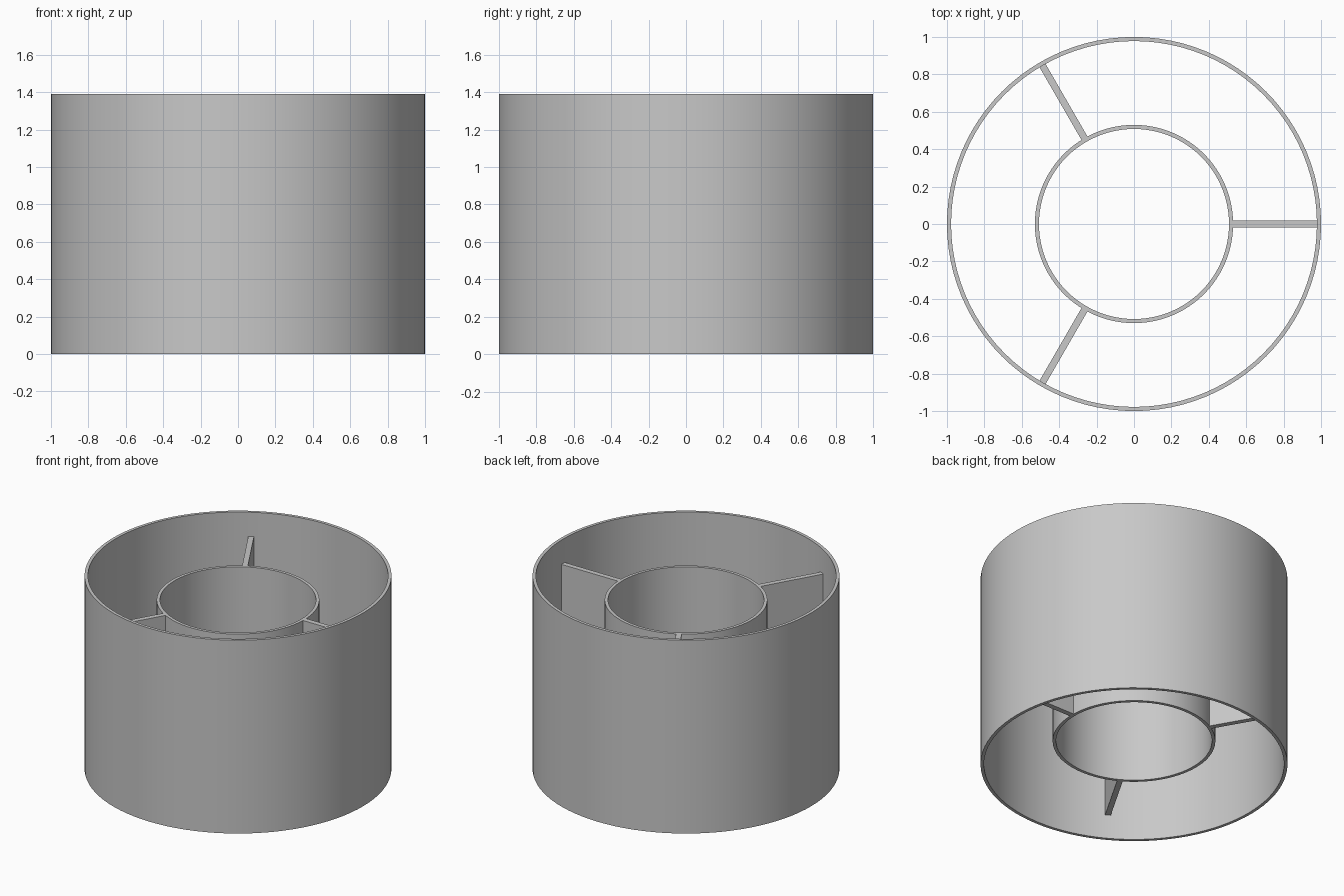
import bpy
import bmesh
import math
from mathutils import Matrix

cube = bpy.data.objects.get("Cube")
if cube:
    bpy.data.objects.remove(cube, do_unlink=True)

SIDES = 96
HEIGHT = 1.39
WALL = 0.022
HUB_RADIUS = 0.53
HUB_BOTTOM, HUB_TOP = 0.175, 1.215
FIN_THICKNESS = 0.037

grey = bpy.data.materials.new("plain grey")
grey.use_nodes = True
colour = (0.58, 0.58, 0.58, 1)
grey.diffuse_color = colour
grey.node_tree.nodes["Principled BSDF"].inputs["Base Color"].default_value = colour


def finish(name, bm):
    bmesh.ops.recalc_face_normals(bm, faces=bm.faces)
    mesh = bpy.data.meshes.new(name)
    bm.to_mesh(mesh)
    bm.free()
    mesh.materials.append(grey)
    obj = bpy.data.objects.new(name, mesh)
    bpy.context.collection.objects.link(obj)
    return obj


def tube(name, radius, bottom, top):
    """Open tube: a rectangular wall section swept round the z axis."""
    bm = bmesh.new()
    section = [(radius, bottom), (radius, top),
               (radius - WALL, top), (radius - WALL, bottom)]
    verts = [bm.verts.new((r, 0, z)) for r, z in section]
    edges = [bm.edges.new((verts[i - 1], verts[i])) for i in range(len(verts))]
    bmesh.ops.spin(bm, geom=verts + edges, cent=(0, 0, 0), axis=(0, 0, 1),
                   angle=math.tau, steps=SIDES, use_merge=True)
    bmesh.ops.remove_doubles(bm, verts=bm.verts, dist=0.0001)
    obj = finish(name, bm)
    bpy.ops.object.select_all(action="DESELECT")
    obj.select_set(True)
    bpy.context.view_layer.objects.active = obj
    bpy.ops.object.shade_smooth_by_angle(angle=math.radians(30))
    return obj


def fin(name, angle):
    """Radial plate whose ends are buried in both tube walls."""
    inner, outer = HUB_RADIUS - WALL / 2, 1 - WALL / 2
    bm = bmesh.new()
    bmesh.ops.create_cube(bm, size=1)
    size = Matrix.Diagonal((outer - inner, FIN_THICKNESS, HUB_TOP - HUB_BOTTOM, 1))
    place = Matrix.Translation(((inner + outer) / 2, 0, (HUB_TOP + HUB_BOTTOM) / 2))
    bm.transform(Matrix.Rotation(angle, 4, "Z") @ place @ size)
    return finish(name, bm)


# Outer shell and the shorter inner sleeve
tube("outer_shell", 1, 0, HEIGHT)
tube("inner_sleeve", HUB_RADIUS, HUB_BOTTOM, HUB_TOP)

# Three evenly spaced connecting fins
for i, side in enumerate(("left", "back_right", "front_right")):
    fin(side + "_fin", i * math.tau / 3)
